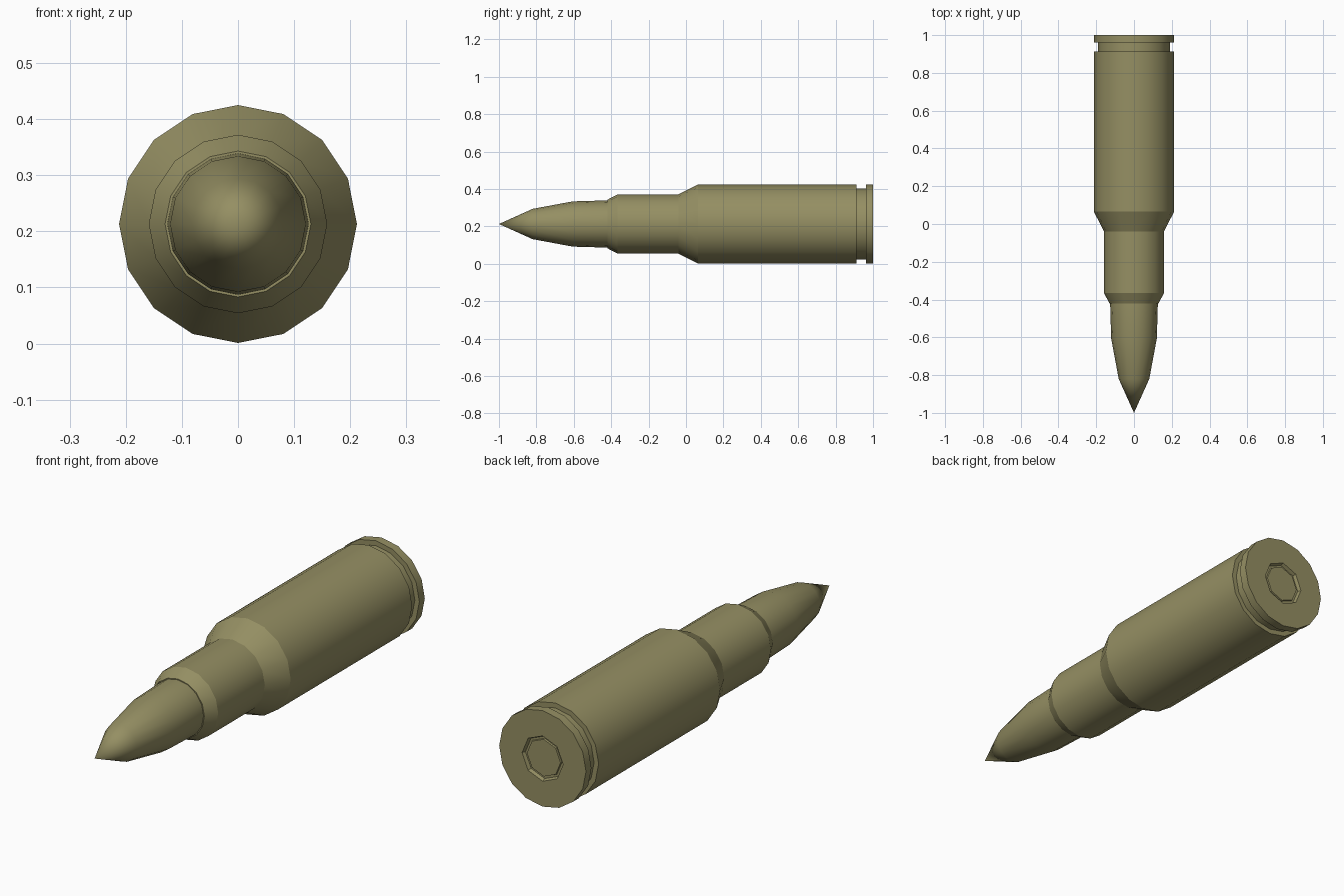
import bpy, bmesh, math

if "Cube" in bpy.data.objects:
    bpy.data.objects.remove(bpy.data.objects["Cube"])

AXIS_Z = 0.213

brass = bpy.data.materials.new("olive_brass")
brass.diffuse_color = (0.30, 0.275, 0.125, 1)
brass.use_nodes = True
brass.node_tree.nodes["Principled BSDF"].inputs["Base Color"].default_value = brass.diffuse_color


def lathe(name, profile, sides):
    """Spin (y, radius) points about the long axis; radius 0 makes a pole."""
    bm = bmesh.new()
    rings = []
    for y, r in profile:
        n = sides if r > 0 else 1
        rings.append([bm.verts.new((r * math.sin(math.tau * i / sides), y,
                                    AXIS_Z + r * math.cos(math.tau * i / sides)))
                      for i in range(n)])
    for a, b in zip(rings, rings[1:]):
        for i in range(sides):
            j = (i + 1) % sides
            quad = [a[i % len(a)], a[j % len(a)], b[j % len(b)], b[i % len(b)]]
            bm.faces.new(list(dict.fromkeys(quad)))
    bmesh.ops.recalc_face_normals(bm, faces=bm.faces)
    mesh = bpy.data.meshes.new(name)
    bm.to_mesh(mesh)
    bm.free()
    mesh.materials.append(brass)
    ob = bpy.data.objects.new(name, mesh)
    bpy.context.collection.objects.link(ob)
    bpy.ops.object.select_all(action='DESELECT')
    ob.select_set(True)
    bpy.context.view_layer.objects.active = ob
    bpy.ops.object.shade_smooth_by_angle(angle=math.radians(25))
    return ob


# Pointed tip
lathe("pointed_tip", [(-1, 0), (-0.82, 0.081), (-0.605, 0.121),
                      (-0.43, 0.126), (-0.38, 0.126), (-0.38, 0)], 16)

# Casing: mouth, neck, shoulder, body, groove and rim
lathe("casing", [(-0.42, 0), (-0.42, 0.130), (-0.365, 0.159), (-0.04, 0.159),
                 (0.065, 0.212), (0.912, 0.212), (0.912, 0.19), (0.962, 0.19),
                 (0.962, 0.212), (1, 0.212), (1, 0.1)], 16)

# Eight-sided recess in the base, with a rim plate that meets the casing hole
lathe("primer_recess", [(1, 0.112), (1, 0.1), (0.985, 0.094), (0.985, 0.084),
                        (0.992, 0.082), (0.992, 0)], 8)
